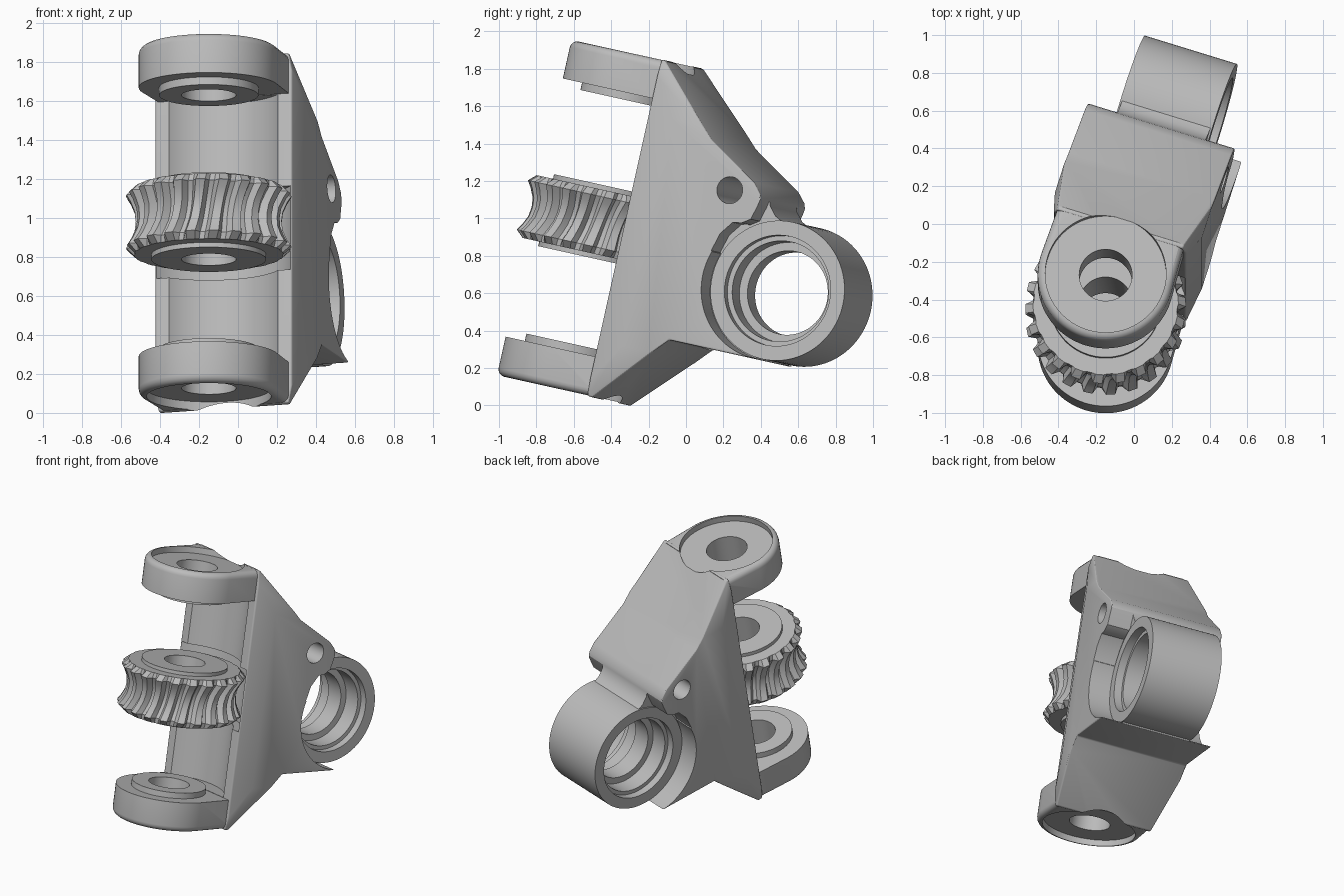
import bpy, bmesh, math
from mathutils import Matrix, Vector

if "Cube" in bpy.data.objects:
    bpy.data.objects.remove(bpy.data.objects["Cube"], do_unlink=True)

# Material
steel = bpy.data.materials.new("light_grey_metal")
steel.use_nodes = True
GREY = (0.5, 0.5, 0.5, 1)
steel.diffuse_color = GREY
steel.node_tree.nodes["Principled BSDF"].inputs["Base Color"].default_value = GREY

# Parts are built around the gear axis, then tilted into place
PLACE = (Matrix.Translation((-0.15, -0.46, 0.98))
         @ Matrix.Rotation(math.radians(-12.5), 4, 'X')
         @ Matrix.Rotation(math.radians(-17.5), 4, 'Z'))
BORE = (1.135, -0.152)
PIN = (0.80, 0.317)


def finish(name, bm):
    bmesh.ops.recalc_face_normals(bm, faces=bm.faces)
    mesh = bpy.data.meshes.new(name)
    bm.to_mesh(mesh)
    bm.free()
    mesh.materials.append(steel)
    ob = bpy.data.objects.new(name, mesh)
    bpy.context.collection.objects.link(ob)
    return ob


def prism(name, outline, lo, hi, axis):
    """Extrude an outline along an axis; the points hold the other two coordinates."""
    bm = bmesh.new()
    put = {'X': lambda p: (lo, p[0], p[1]),
           'Y': lambda p: (p[0], lo, p[1]),
           'Z': lambda p: (p[0], p[1], lo)}[axis]
    face = bm.faces.new([bm.verts.new(put(p)) for p in outline])
    new = bmesh.ops.extrude_face_region(bm, geom=[face])["geom"]
    step = Vector([(hi - lo) * (axis == a) for a in "XYZ"])
    bmesh.ops.translate(bm, vec=step, verts=[g for g in new if isinstance(g, bmesh.types.BMVert)])
    return finish(name, bm)


def disc(name, centre, r, lo, hi, axis, n=64):
    pts = [(centre[0] + r * math.cos(2 * math.pi * i / n),
            centre[1] + r * math.sin(2 * math.pi * i / n)) for i in range(n)]
    return prism(name, pts, lo, hi, axis)


def mirrored(pts):
    return pts + [(-x, y) for x, y in reversed(pts)]


def activate(ob):
    bpy.ops.object.select_all(action='DESELECT')
    ob.select_set(True)
    bpy.context.view_layer.objects.active = ob


def combine(ob, tool, op):
    mod = ob.modifiers.new("combine", 'BOOLEAN')
    mod.operation, mod.object, mod.solver = op, tool, 'EXACT'
    activate(ob)
    bpy.ops.object.modifier_apply(modifier=mod.name)
    bpy.data.objects.remove(tool, do_unlink=True)


# Bracket body: side profile trimmed by a chamfered plan and a tapered front
side = [(0.25, -0.92), (0.28, -0.925), (0.65, -0.535), (1.1, -0.535), (1.1, 0.2),
        (1.03, 0.235), (0.99, 0.28), (0.97, 0.335), (0.925, 0.385), (0.64, 0.56),
        (0.27, 0.92), (0.25, 0.92)]
bracket = prism("bracket", side, -0.5, 0.5, 'X')
plan = mirrored([(0.355, 0.2), (0.367, 0.25), (0.408, 0.40), (0.408, 1.3)])
combine(bracket, prism("plan", plan, -1.2, 1.2, 'Z'), 'INTERSECT')
taper = mirrored([(0.345, -0.95), (0.412, -0.6), (0.412, 0.6), (0.345, 0.95)])
combine(bracket, prism("taper", taper, 0, 1.5, 'Y'), 'INTERSECT')
soft = bracket.modifiers.new("soft_edges", 'BEVEL')
soft.width, soft.segments = 0.02, 3
soft.limit_method, soft.angle_limit = 'ANGLE', math.radians(28)
activate(bracket)
bpy.ops.object.modifier_apply(modifier=soft.name)

# Channel behind the gear, wider where the gear turns
combine(bracket, disc("channel", (0, 0), 0.385, -0.705, 0.705, 'Z', 96), 'DIFFERENCE')
combine(bracket, disc("gear_clearance", (0, 0), 0.44, -0.22, 0.22, 'Z', 96), 'DIFFERENCE')

# Side reliefs around the bore, leaving a pin boss on each side
gap = [(0.972, 0.27), (0.95, 0.19), (0.905, 0.16), (0.855, 0.152), (0.80, 0.08),
       (0.772, -0.02), (1.0, -0.2), (1.3, 0.0), (1.3, 0.5), (0.985, 0.34)]
for s in (-1, 1):
    lo, hi = sorted((s * 0.245, s * 0.6))
    combine(bracket, disc("relief", BORE, 0.38, lo, hi, 'X', 96), 'DIFFERENCE')
    combine(bracket, prism("gap", gap, lo, hi, 'X'), 'DIFFERENCE')

# Arms with rounded ends, inner hubs, outer recesses
half = 0.36
for s in (-1, 1):
    ends = [(half * math.cos(t), half * math.sin(t))
            for t in (math.pi + math.pi * i / 40 for i in range(41))]
    outline = ends + [(half - 0.01, 0.275), (0.01 - half, 0.275)]
    lo, hi = sorted((s * 0.707, s * 0.918))
    arm = prism("arm", outline, lo, hi, 'Z')
    bm = bmesh.new()
    bm.from_mesh(arm.data)
    rim = [e for e in bm.edges if all(abs(v.co.z) > 0.9 for v in e.verts)
           and min(v.co.y for v in e.verts) < 0.2]
    bmesh.ops.bevel(bm, geom=rim, offset=0.04, segments=4, profile=0.5, affect='EDGES')
    bm.to_mesh(arm.data)
    bm.free()
    combine(bracket, arm, 'UNION')
    lo, hi = sorted((s * 0.667, s * 0.8))
    combine(bracket, disc("hub", (0, 0), 0.255, lo, hi, 'Z'), 'UNION')
    lo, hi = sorted((s * 0.875, s * 1.1))
    combine(bracket, disc("recess", (0, 0), 0.32, lo, hi, 'Z'), 'DIFFERENCE')
    lo, hi = sorted((s * 0.6, s * 1.2))
    combine(bracket, disc("shaft_hole", (0, 0), 0.14, lo, hi, 'Z'), 'DIFFERENCE')

# Cross tube with a stepped bore, and the pin hole
combine(bracket, disc("tube", BORE, 0.375, -0.255, 0.255, 'X', 96), 'UNION')
combine(bracket, disc("bore", BORE, 0.225, -0.6, 0.6, 'X', 96), 'DIFFERENCE')
for r, depth in ((0.27, 0.07), (0.297, 0.2)):
    for s in (-1, 1):
        lo, hi = sorted((s * depth, s * 0.6))
        combine(bracket, disc("counterbore", BORE, r, lo, hi, 'X', 96), 'DIFFERENCE')
combine(bracket, disc("pin_hole", PIN, 0.072, -0.6, 0.6, 'X', 48), 'DIFFERENCE')

# Worm gear: closed loop of rings (height, tip radius, root radius)
half_rings = [(0.0, 0.375, 0.335), (0.05, 0.381, 0.342), (0.1, 0.403, 0.365),
              (0.135, 0.425, 0.385), (0.172, 0.385, 0.38),
              (0.172, 0.295, 0.295), (0.197, 0.295, 0.295), (0.197, 0.14, 0.14)]
rings = half_rings + [(-z, a, b) for z, a, b in reversed(half_rings[1:])]
TEETH = 22
bm = bmesh.new()
loops = []
for z, tip, root in rings:
    loop = []
    for t in range(TEETH):
        for part, r in ((-0.38, root), (-0.2, tip), (0.2, tip), (0.38, root)):
            a = 2 * math.pi * (t + part) / TEETH + 0.45 * z
            loop.append(bm.verts.new((r * math.cos(a), r * math.sin(a), z)))
    loops.append(loop)
for k, lower in enumerate(loops):
    upper = loops[(k + 1) % len(loops)]
    for i in range(len(lower)):
        j = (i + 1) % len(lower)
        bm.faces.new((lower[i], lower[j], upper[j], upper[i]))
gear = finish("worm_gear", bm)

# Shading and placement
for ob in (bracket, gear):
    ob.data.transform(PLACE)
    ob.data.materials.clear()
    ob.data.materials.append(steel)
    activate(ob)
    bpy.ops.object.shade_smooth_by_angle(angle=math.radians(25))
